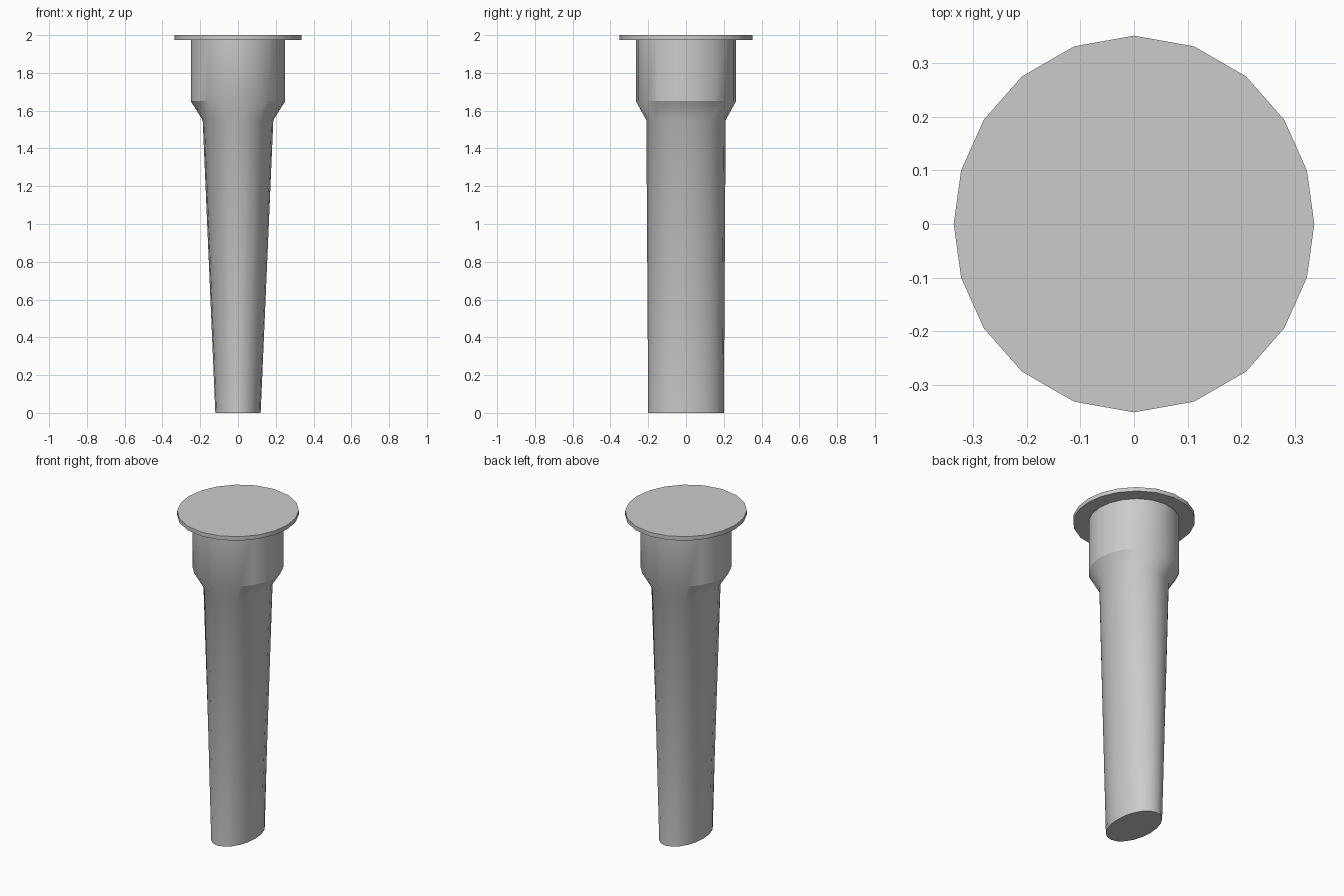
import bpy, bmesh
from math import sin, cos, pi, radians

if "Cube" in bpy.data.objects:
    bpy.data.objects.remove(bpy.data.objects["Cube"])

SIDES = 20

# Peg profile: (height, half width x, half depth y, angle spread in degrees)
SECTIONS = [
    (0.00, 0.12, 0.20, 0.0),     # foot
    (1.55, 0.187, 0.21, 1.5),    # top of tapered shaft
    (1.65, 0.25, 0.265, 2.0),    # collar bottom
    (1.975, 0.25, 0.265, 2.0),   # collar top
    (1.975, 0.337, 0.352, 2.5),  # flange underside
    (2.00, 0.337, 0.352, 2.5),   # flange top
]


def ring(bm, z, rx, ry, spread):
    """Oval ring of vertices, points drawn slightly toward the sides."""
    verts = []
    for i in range(SIDES):
        t = 2 * pi * i / SIDES
        a = t - radians(spread) * sin(2 * t)
        verts.append(bm.verts.new((rx * cos(a), ry * sin(a), z)))
    return verts


# Loft the oval sections into one closed peg
bm = bmesh.new()
rings = [ring(bm, *s) for s in SECTIONS]
for lo, hi in zip(rings, rings[1:]):
    for i in range(SIDES):
        j = (i + 1) % SIDES
        bm.faces.new((lo[i], lo[j], hi[j], hi[i]))
bm.faces.new(rings[0][::-1])
bm.faces.new(rings[-1])
bmesh.ops.recalc_face_normals(bm, faces=bm.faces)

mesh = bpy.data.meshes.new("flanged_peg")
bm.to_mesh(mesh)
bm.free()
peg = bpy.data.objects.new("flanged_peg", mesh)
bpy.context.collection.objects.link(peg)

# Smooth the round walls, keep the rims sharp
bpy.context.view_layer.objects.active = peg
peg.select_set(True)
bpy.ops.object.shade_smooth_by_angle(angle=radians(30))
